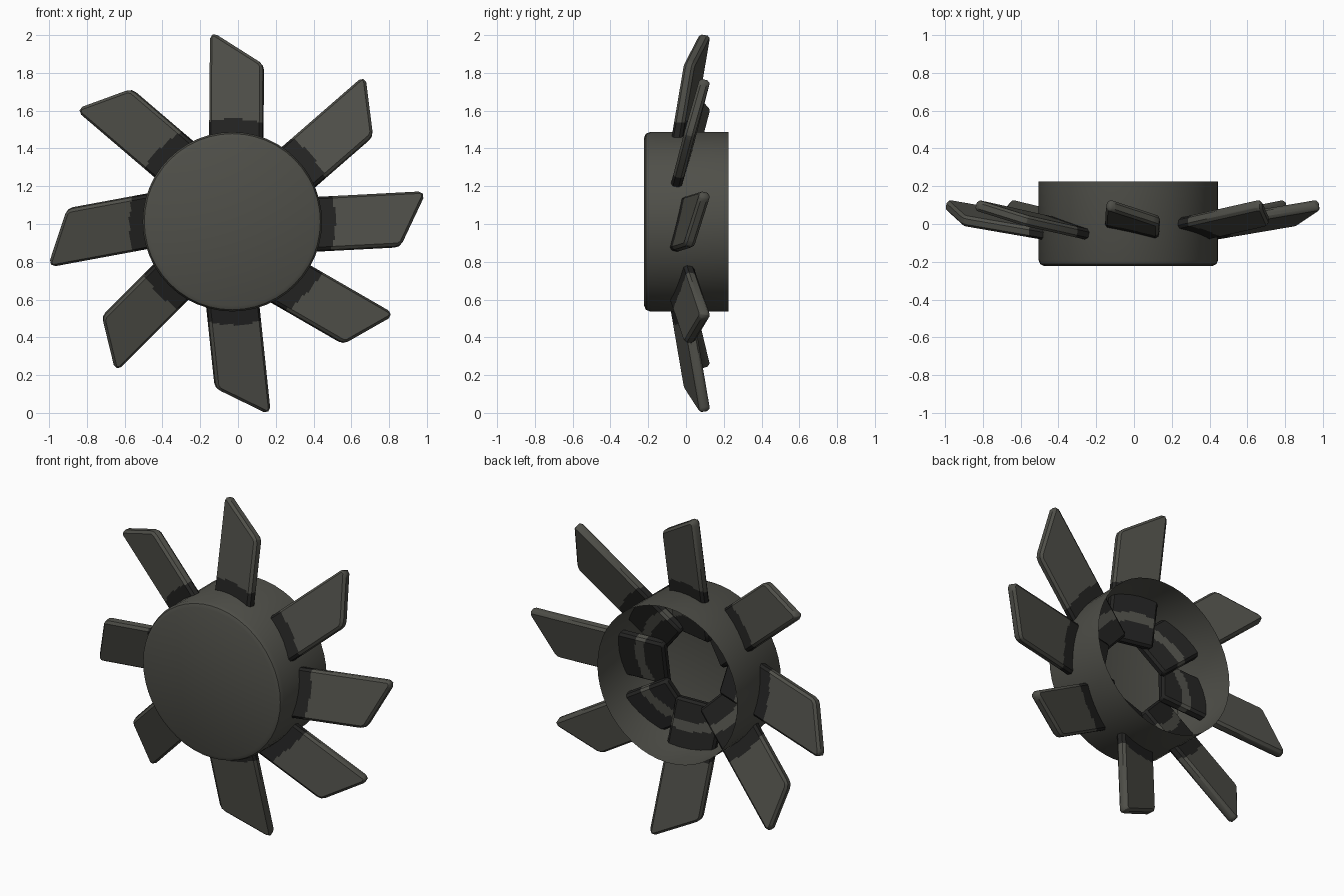
import bpy, bmesh, math
from mathutils import Vector

if "Cube" in bpy.data.objects:
    bpy.data.objects.remove(bpy.data.objects["Cube"])


def material(name, col):
    m = bpy.data.materials.new(name)
    m.diffuse_color = (*col, 1)
    m.use_nodes = True
    m.node_tree.nodes["Principled BSDF"].inputs["Base Color"].default_value = m.diffuse_color
    return m


GREY = material("dark grey metal", (0.078, 0.078, 0.066))
SOOT = material("soot black", (0.017, 0.017, 0.016))
CX, CZ = -0.03, 1.012          # hub axis
R = 0.475


def finish(name, bm, angle=35):
    me = bpy.data.meshes.new(name)
    bmesh.ops.recalc_face_normals(bm, faces=bm.faces)
    bm.to_mesh(me)
    bm.free()
    ob = bpy.data.objects.new(name, me)
    me.materials.append(GREY)
    me.materials.append(SOOT)
    bpy.context.collection.objects.link(ob)
    bpy.ops.object.select_all(action='DESELECT')
    bpy.context.view_layer.objects.active = ob
    ob.select_set(True)
    bpy.ops.object.shade_smooth_by_angle(angle=math.radians(angle))


# Hub: thin cup, closed and rounded at the front, open at the back
N = 48
profile = [(R - 0.03, -0.222), (R - 0.009, -0.212), (R, -0.19), (R, 0.224)]
bm = bmesh.new()
rings = []
for r, y in profile:
    rings.append([bm.verts.new((CX + r * math.cos(2 * math.pi * i / N), y,
                                CZ + r * math.sin(2 * math.pi * i / N))) for i in range(N)])
bm.faces.new(rings[0])
for a, b in zip(rings, rings[1:]):
    for i in range(N):
        j = (i + 1) % N
        bm.faces.new((a[i], a[j], b[j], b[i]))
finish("hub", bm)

# Blades: (leading tip x, z, trailing tip x, z, direction in degrees)
BLADES = [
    (0.135, 1.845, -0.145, 2.01, 89.5),
    (0.715, 1.465, 0.665, 1.78, 41),
    (0.86, 0.88, 0.985, 1.17, 3),
    (0.56, 0.365, 0.82, 0.525, -30),
    (-0.12, 0.13, 0.17, 0.0, -84),
    (-0.72, 0.51, -0.64, 0.225, 225),
    (-0.905, 1.08, -0.995, 0.775, 190.5),
    (-0.565, 1.715, -0.85, 1.6, 139.5),
]
ROOT, CONE, HALF = 0.2, 0.17, 0.029
HUB = Vector((CX, 0, CZ))


def blade(i, lx, lz, tx, tz, deg):
    c, s = math.cos(math.radians(deg)), math.sin(math.radians(deg))
    u, v = Vector((c, 0, s)), Vector((-s, 0, c))
    lead = Vector((lx, 0.015, lz))
    trail = Vector((tx, 0.107, tz)) + u * 0.012
    roots = []
    for t in (lead, trail):
        length = (t - HUB).dot(u) - ROOT
        roots.append(t - u * length - Vector((0, CONE * length, 0)))
    # outline with clipped tip corners
    across = (trail - lead).normalized()
    down_l = (roots[0] - lead).normalized()
    down_t = (roots[1] - trail).normalized()
    outline = [roots[0], lead + down_l * 0.015, lead + across * 0.015,
               trail - across * 0.03, trail + down_t * 0.03, roots[1]]
    n = (trail - roots[0]).cross(roots[1] - lead).normalized() * HALF
    bm = bmesh.new()
    a = [bm.verts.new(p + n) for p in outline]
    b = [bm.verts.new(p - n) for p in outline]
    bm.faces.new(a)
    bm.faces.new(b[::-1])
    for k in range(6):
        m = (k + 1) % 6
        bm.faces.new((a[k], b[k], b[m], a[m]))
    bmesh.ops.bevel(bm, geom=bm.edges[:], offset=0.014, segments=1,
                    profile=0.5, affect='EDGES')

    # cut fine strips near the hub so the soot bands can follow arcs
    def cut(point, normal):
        bmesh.ops.bisect_plane(bm, geom=bm.verts[:] + bm.edges[:] + bm.faces[:],
                               plane_co=point, plane_no=normal, dist=1e-5)
    for k in range(28):
        cut(HUB + u * (0.25 + 0.0115 * k), u)
    for k in range(-8, 9):
        cut(HUB + v * (0.025 * k), v)
    for f in bm.faces:
        d = f.calc_center_median() - HUB
        r = math.hypot(d.x, d.z)
        f.material_index = 1 if r < 0.32 or 0.375 < r < 0.545 else 0
    finish(f"blade_{i + 1}", bm)


for i, spec in enumerate(BLADES):
    blade(i, *spec)
